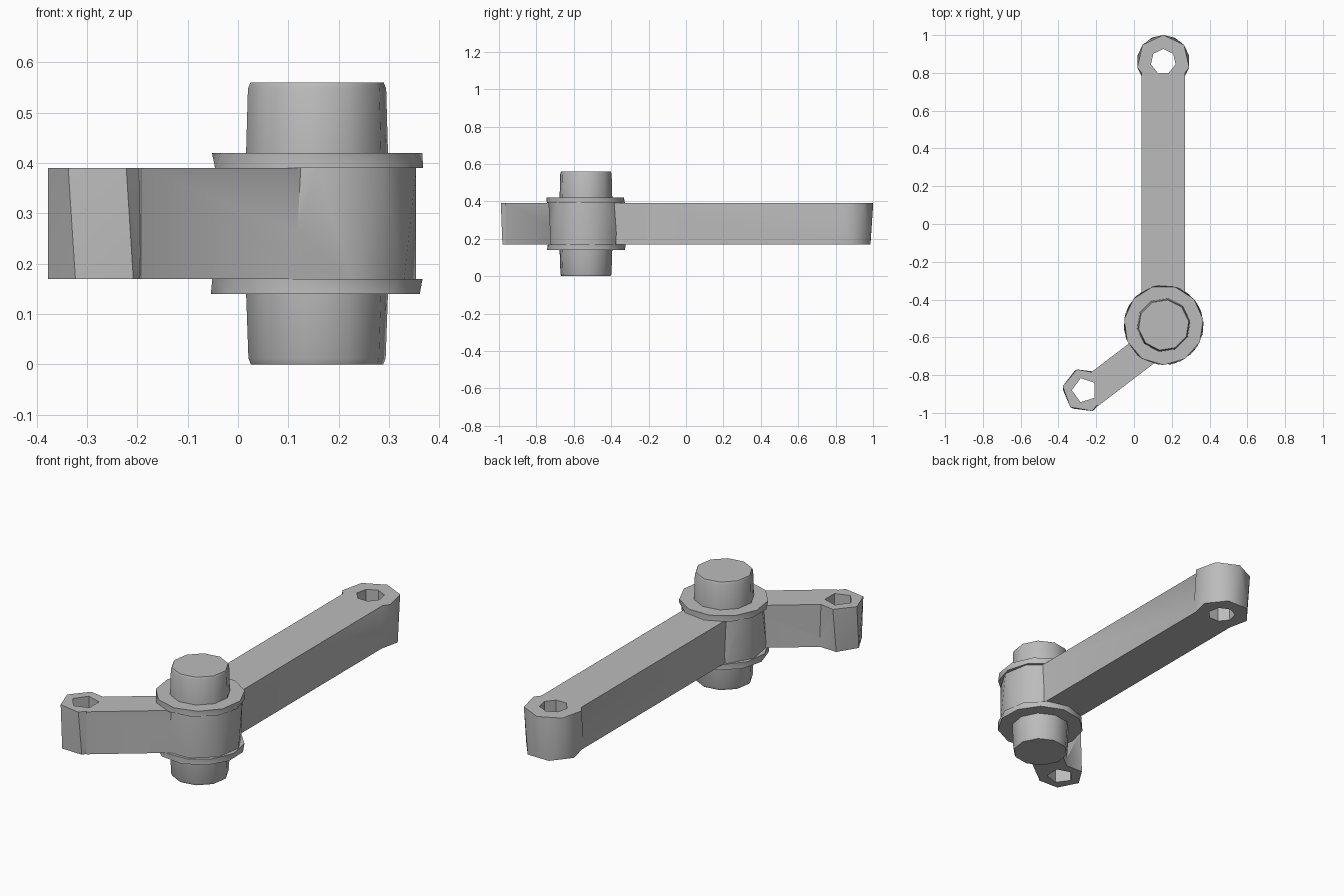
import bpy, bmesh
from math import cos, sin, radians, tau
from mathutils import Vector

if "Cube" in bpy.data.objects:
    bpy.data.objects.remove(bpy.data.objects["Cube"], do_unlink=True)

GREY = (0.5, 0.5, 0.5, 1.0)
steel = bpy.data.materials.new("steel grey")
steel.use_nodes = True
steel.diffuse_color = GREY
steel.node_tree.nodes["Principled BSDF"].inputs["Base Color"].default_value = GREY

LOW, HIGH = 0.17, 0.39
HUB = Vector((0.157, -0.535))
LONG_EYE = Vector((0.155, 0.86))
SHORT_EYE = Vector((-0.262, -0.88))


def loft(name, rings):
    """Closed solid through rings of points, bottom to top."""
    bm = bmesh.new()
    loops = [[bm.verts.new(p) for p in ring] for ring in rings]
    for a, b in zip(loops, loops[1:]):
        for i in range(len(a)):
            j = (i + 1) % len(a)
            bm.faces.new((a[i], a[j], b[j], b[i]))
    bm.faces.new(loops[0][::-1])
    bm.faces.new(loops[-1])
    # split only the twisted side walls
    bmesh.ops.triangulate(bm, faces=[f for f in bm.faces if len(f.verts) == 4])
    bmesh.ops.recalc_face_normals(bm, faces=bm.faces)
    mesh = bpy.data.meshes.new(name)
    bm.to_mesh(mesh)
    bm.free()
    mesh.materials.append(steel)
    obj = bpy.data.objects.new(name, mesh)
    bpy.context.collection.objects.link(obj)
    return obj


def turned(name, centre, sides, rings):
    """Faceted round part; each ring is (height, radius, start angle)."""
    return loft(name, [[(centre.x + r * cos(radians(s) + tau * i / sides),
                         centre.y + r * sin(radians(s) + tau * i / sides), z)
                        for i in range(sides)] for z, r, s in rings])


def bar(name, start, end, width):
    """Rectangular arm between two points."""
    side = (end - start).normalized().orthogonal() * width / 2
    flat = [start - side, end - side, end + side, start + side]
    return loft(name, [[(p.x, p.y, z) for p in flat] for z in (LOW, HIGH)])


def combine(target, other, operation):
    mod = target.modifiers.new("join", 'BOOLEAN')
    mod.object, mod.operation, mod.solver = other, operation, 'EXACT'
    bpy.context.view_layer.objects.active = target
    bpy.ops.object.modifier_apply(modifier=mod.name)
    bpy.data.objects.remove(other, do_unlink=True)


# Lever body: hub, two arms and their eyes
body = turned("lever_body", HUB, 9, [(LOW, 0.2, 10), (HIGH, 0.2, -10)])
axis = Vector((0.795, 0.607))
parts = [
    bar("long_arm", Vector((0.155, -0.5)), LONG_EYE, 0.228),
    bar("short_arm", SHORT_EYE + Vector((0.02, -0.02)),
        SHORT_EYE + Vector((0.02, -0.02)) + axis * 0.45, 0.164),
    turned("long_eye", LONG_EYE, 7, [(LOW, 0.14, 64), (HIGH, 0.141, 90)]),
    turned("short_eye", SHORT_EYE, 6, [(LOW, 0.115, 58), (HIGH, 0.117, 50)]),
]
for part in parts:
    combine(body, part, 'UNION')

# Holes through both eyes
for centre, sides, start in ((LONG_EYE, 7, 90), (SHORT_EYE, 5, 36)):
    cutter = turned("hole_cutter", centre, sides,
                    [(LOW - 0.1, 0.067, start), (HIGH + 0.1, 0.067, start)])
    combine(body, cutter, 'DIFFERENCE')

# Flanges and pivot bosses above and below the hub
flanges = {"lower_flange": (0.14, LOW, 18), "upper_flange": (HIGH, 0.42, 0)}
bosses = {"lower_boss": ((0.0, 0.133), (0.012, 0.138), (0.15, 0.143)),
          "upper_boss": ((0.41, 0.143), (0.548, 0.139), (0.56, 0.134))}
objects = [body]
for name, (z0, z1, start) in flanges.items():
    objects.append(turned(name, HUB, 11, [(z0, 0.211, start), (z1, 0.211, start + 8)]))
for name, rings in bosses.items():
    objects.append(turned(name, HUB, 10, [(z, r, 9) for z, r in rings]))

# Soft shading across shallow facets
bpy.ops.object.select_all(action='DESELECT')
for obj in objects:
    obj.select_set(True)
bpy.context.view_layer.objects.active = body
bpy.ops.object.shade_smooth_by_angle(angle=radians(40))
